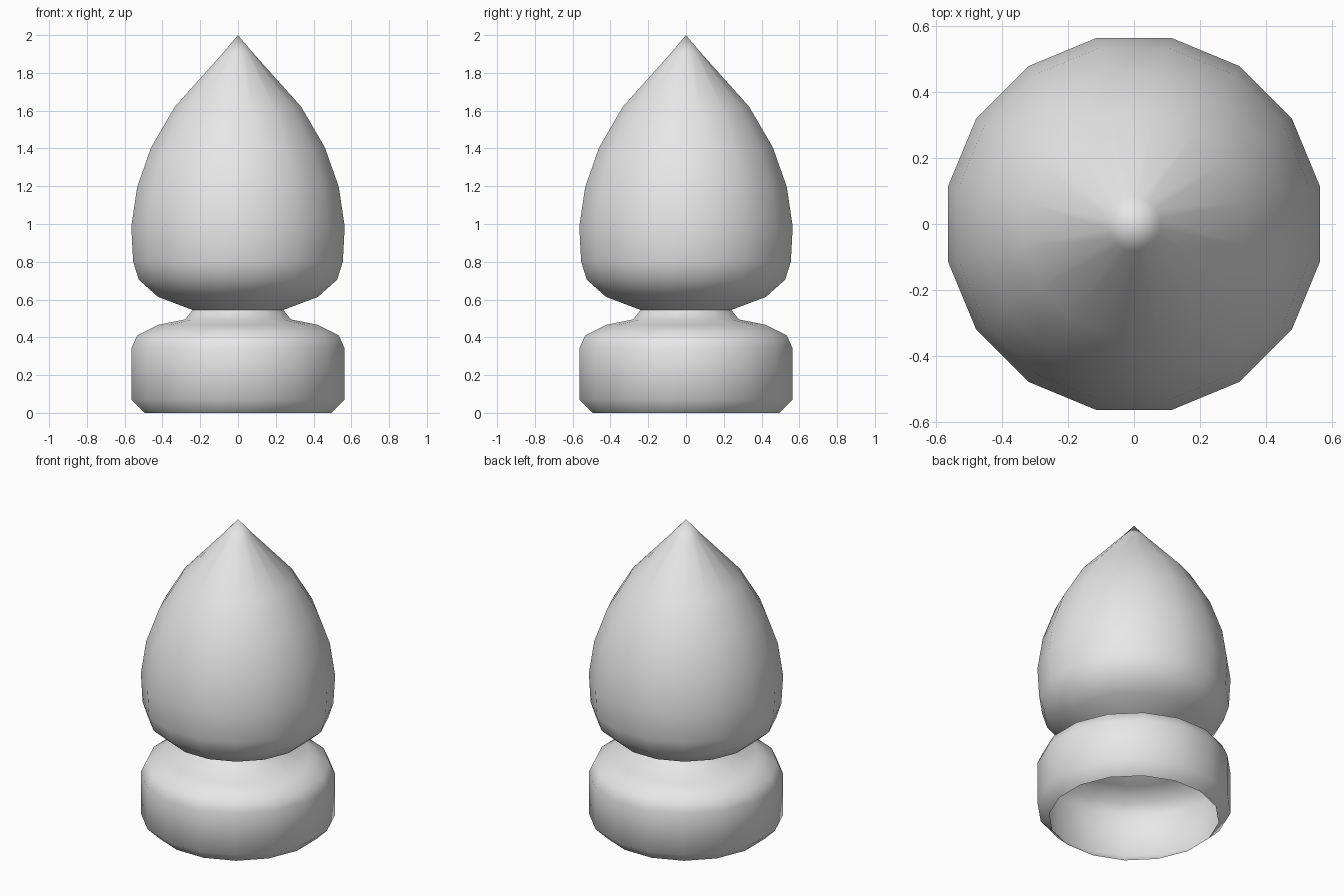
import bpy
import bmesh
from math import pi, cos, tau
from mathutils import Matrix, Vector

cube = bpy.data.objects.get("Cube")
if cube:
    bpy.data.objects.remove(cube, do_unlink=True)

SIDES = 16

# Plain grey finish shared by both parts
grey = bpy.data.materials.new("plain grey")
grey.use_nodes = True
grey.diffuse_color = (0.8, 0.8, 0.8, 1)
grey.node_tree.nodes["Principled BSDF"].inputs["Base Color"].default_value = (0.8, 0.8, 0.8, 1)


def lathe(name, profile):
    """Revolve a (half width across flats, height) profile around z."""
    bm = bmesh.new()
    half_step = pi / SIDES
    turn = Matrix.Rotation(half_step, 3, "Z")
    verts = [bm.verts.new(turn @ Vector((r / cos(half_step), 0, z))) for r, z in profile]
    edges = [bm.edges.new(pair) for pair in zip(verts, verts[1:])]
    bmesh.ops.spin(bm, geom=verts + edges, cent=(0, 0, 0), axis=(0, 0, 1),
                   angle=tau, steps=SIDES)
    bmesh.ops.remove_doubles(bm, verts=bm.verts, dist=0.0005)
    bmesh.ops.recalc_face_normals(bm, faces=bm.faces)
    for face in bm.faces:
        face.smooth = True
    mesh = bpy.data.meshes.new(name)
    bm.to_mesh(mesh)
    bm.free()
    mesh.materials.append(grey)
    obj = bpy.data.objects.new(name, mesh)
    bpy.context.collection.objects.link(obj)
    return obj


# Hollow collar, open underneath, with rounded shoulder and short neck
lathe("base_collar", [
    (0.495, 0), (0.565, 0.07), (0.565, 0.34), (0.534, 0.41),
    (0.423, 0.466), (0.28, 0.495), (0.24, 0.545),
])

# Pointed bulb on top of the neck
lathe("pointed_bulb", [
    (0.24, 0.545), (0.423, 0.614), (0.525, 0.705), (0.555, 0.80),
    (0.565, 0.985), (0.534, 1.195), (0.46, 1.405), (0.335, 1.62),
    (0.08, 1.905), (0, 2),
])
